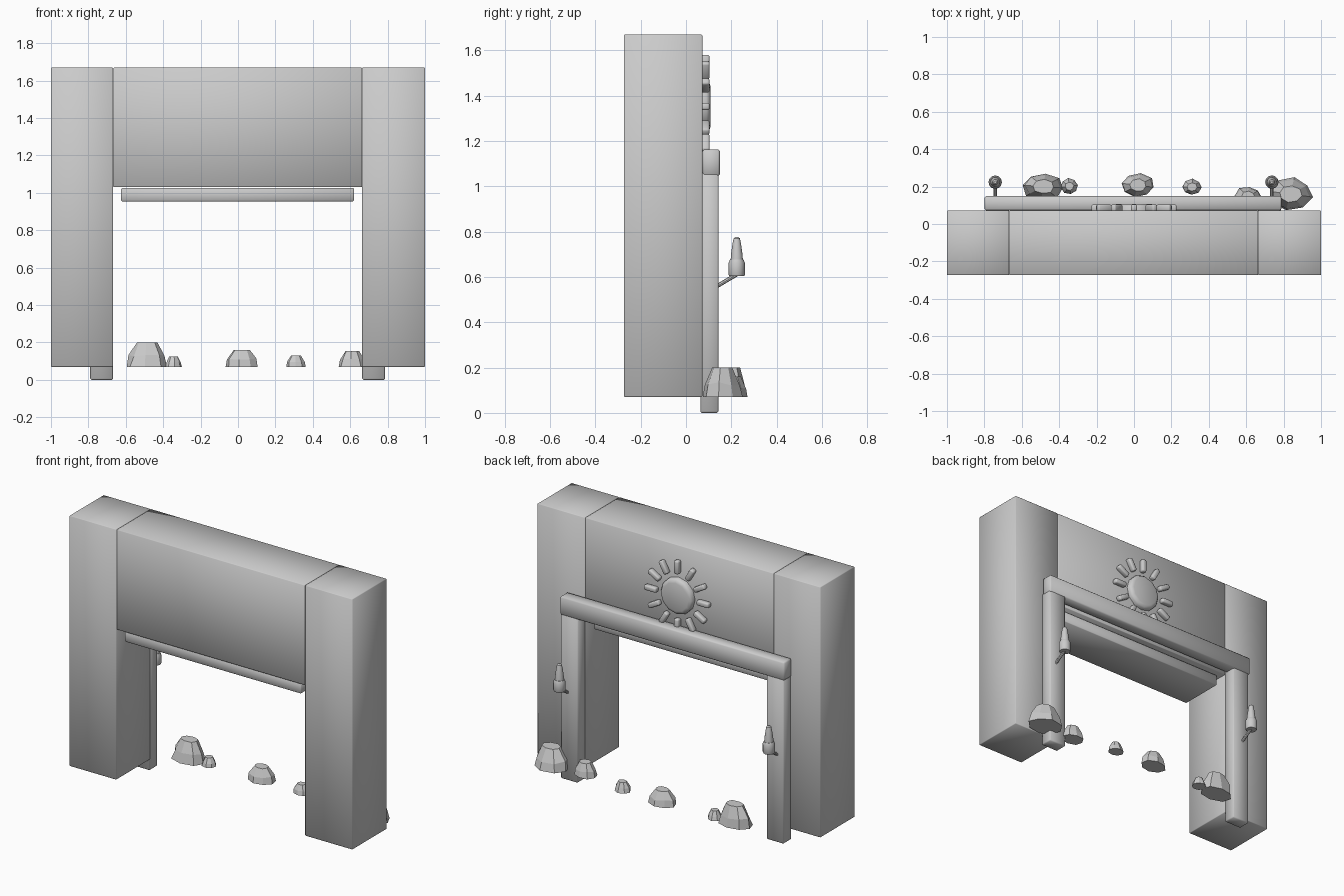
import bpy, bmesh, math, random
from mathutils import Vector, Matrix

if "Cube" in bpy.data.objects:
    bpy.data.objects.remove(bpy.data.objects["Cube"])

random.seed(4)


def finish(bm, name, smooth=True):
    bmesh.ops.recalc_face_normals(bm, faces=bm.faces)
    for f in bm.faces:
        f.smooth = smooth
    me = bpy.data.meshes.new(name)
    bm.to_mesh(me)
    bm.free()
    ob = bpy.data.objects.new(name, me)
    bpy.context.collection.objects.link(ob)
    return ob


def box(name, lo, hi, bevel=0.004):
    lo, hi = Vector(lo), Vector(hi)
    bm = bmesh.new()
    bmesh.ops.create_cube(bm, size=1)
    for v in bm.verts:
        v.co = (lo + hi) / 2 + v.co * (hi - lo)
    ob = finish(bm, name)
    mod = ob.modifiers.new("edges", "BEVEL")
    mod.width, mod.segments = bevel, 1
    return ob


def lathe(bm, profile, sides, matrix):
    """Capped rings from (radius, height) pairs."""
    rings = []
    for r, h in profile:
        rings.append([bm.verts.new(matrix @ Vector((
            r * math.cos(2 * math.pi * i / sides),
            r * math.sin(2 * math.pi * i / sides), h))) for i in range(sides)])
    for a, b in zip(rings, rings[1:]):
        for i in range(sides):
            j = (i + 1) % sides
            bm.faces.new((a[i], a[j], b[j], b[i]))
    bm.faces.new(rings[0][::-1])
    bm.faces.new(rings[-1])
    return rings


def by_angle(ob, deg=35):
    bpy.ops.object.select_all(action="DESELECT")
    ob.select_set(True)
    bpy.context.view_layer.objects.active = ob
    bpy.ops.object.shade_smooth_by_angle(angle=math.radians(deg))


# Stone doorway: two pillars, lintel, slab below the lintel
box("left_pillar", (-1, -0.274, 0.07), (-0.668, 0.072, 1.67))
box("right_pillar", (0.664, -0.274, 0.07), (1, 0.072, 1.67))
box("lintel", (-0.667, -0.274, 1.03), (0.663, 0.072, 1.67))
box("lintel_slab", (-0.625, -0.25, 0.955), (0.62, 0.04, 1.025))

# Timber frame on the back face
box("left_post", (-0.79, 0.063, 0), (-0.668, 0.144, 1.06), 0.007)
box("right_post", (0.664, 0.063, 0), (0.786, 0.144, 1.06), 0.007)
box("crossbeam", (-0.798, 0.073, 1.045), (0.788, 0.149, 1.163), 0.008)

# Torches on the posts
for side, x in (("left", -0.742), ("right", 0.737)):
    a, b = Vector((x, 0.13, 0.555)), Vector((x, 0.222, 0.61))
    bm = bmesh.new()
    rot = (b - a).to_track_quat("Z", "Y").to_matrix().to_4x4()
    lathe(bm, [(0.009, 0), (0.009, (b - a).length)], 8, Matrix.Translation(a) @ rot)
    by_angle(finish(bm, side + "_torch_bracket"))
    bm = bmesh.new()
    lathe(bm, [(0.033, 0.604), (0.036, 0.61), (0.036, 0.662), (0.03, 0.676)], 12,
          Matrix.Translation((x, 0.224, 0)))
    by_angle(finish(bm, side + "_torch_cup"))
    bm = bmesh.new()
    lathe(bm, [(0.027, 0.67), (0.026, 0.695), (0.019, 0.745), (0.014, 0.77), (0.007, 0.776)],
          12, Matrix.Translation((x, 0.224, 0)))
    by_angle(finish(bm, side + "_torch_flame"))

# Sun emblem: rounded disc and twelve rays
centre = Vector((0, 0.06, 1.352))
bm = bmesh.new()
lathe(bm, [(0.115, 0), (0.115, 0.03), (0.106, 0.042), (0.09, 0.048)], 12,
      Matrix.Translation(centre) @ Matrix.Rotation(-math.pi / 2, 4, "X"))
by_angle(finish(bm, "sun_disc"), 50)
for i in range(12):
    ray = box("sun_ray", (-0.016, 0.008, 0.143), (0.016, 0.044, 0.228), 0.009)
    ray.modifiers["edges"].segments = 2
    ray.matrix_world = Matrix.Translation(centre) @ Matrix.Rotation(math.pi / 6 * i, 4, "Y")

# Faceted rocks along the threshold: x, y, half width, half depth, height
rocks = [
    (-0.485, 0.2, 0.115, 0.075, 0.13),
    (-0.345, 0.202, 0.046, 0.043, 0.055),
    (0.02, 0.207, 0.092, 0.066, 0.09),
    (0.31, 0.197, 0.055, 0.044, 0.06),
    (0.61, 0.145, 0.073, 0.058, 0.085),
    (0.835, 0.16, 0.12, 0.088, 0.13),
]
for x, y, w, d, h in rocks:
    bm = bmesh.new()
    rings = lathe(bm, [(1, 0), (0.86, 0.45), (0.52, 1)], 8, Matrix())
    turn = Matrix.Rotation(random.uniform(-0.2, 0.2), 3, "Z")
    for k, ring in enumerate(rings):
        for v in ring:
            s = random.uniform(0.9, 1.05)
            p = turn @ v.co
            v.co = (x + p.x * w * s, y + p.y * d * s,
                    0.07 + h * (p.z + (random.uniform(-0.06, 0.06) if k == 1 else 0)))
    finish(bm, "rock", smooth=False)
